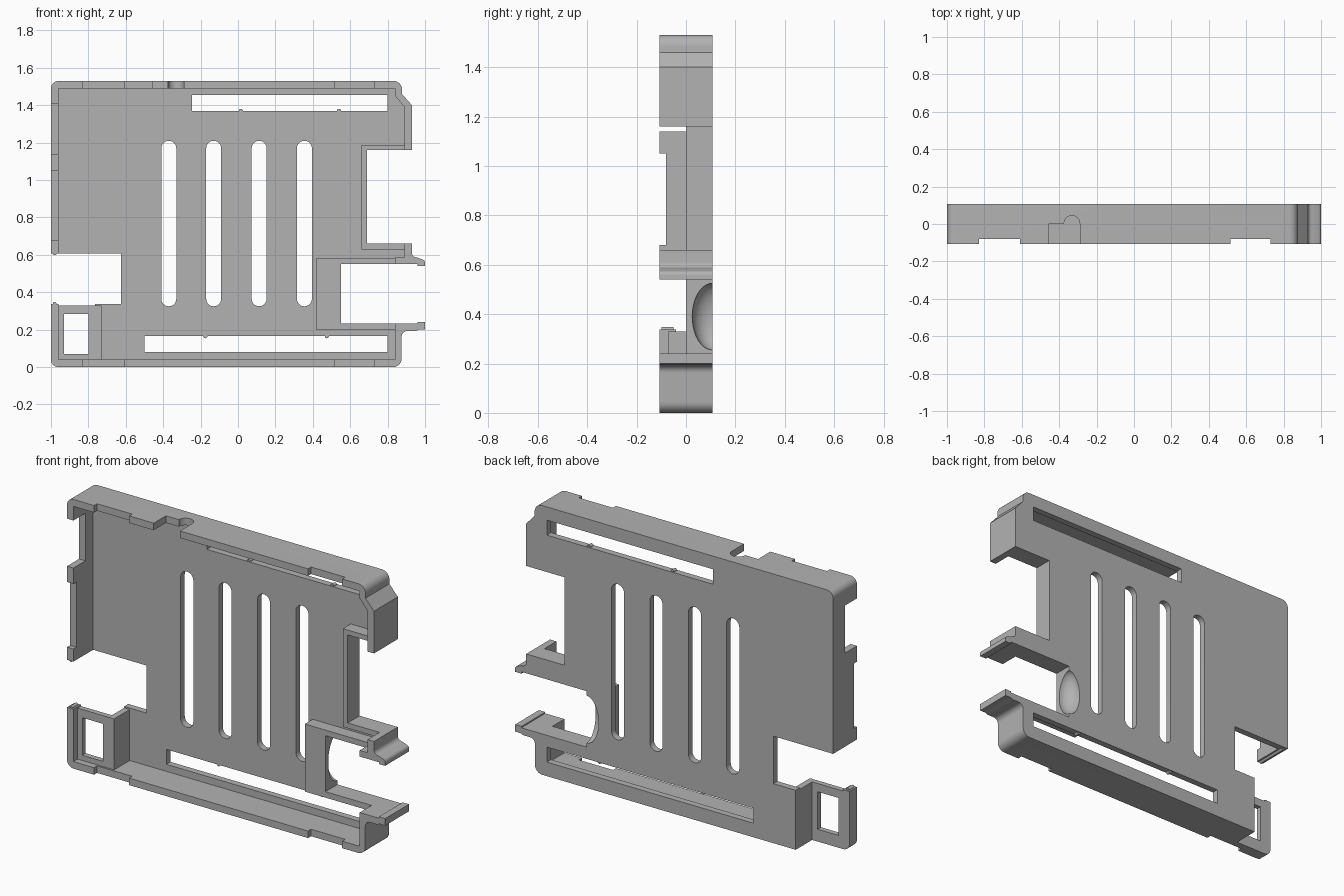
import bpy, bmesh, math
from mathutils import Vector

if "Cube" in bpy.data.objects:
    bpy.data.objects.remove(bpy.data.objects["Cube"])

grey = bpy.data.materials.new("plain grey")
grey.use_nodes = True
grey.diffuse_color = (0.45, 0.45, 0.45, 1)
grey.node_tree.nodes["Principled BSDF"].inputs["Base Color"].default_value = (0.45, 0.45, 0.45, 1)

FRONT, BACK, FLOOR = -0.107, 0.107, 0.07


def add_object(name, bm):
    bmesh.ops.recalc_face_normals(bm, faces=bm.faces)
    mesh = bpy.data.meshes.new(name)
    bm.to_mesh(mesh)
    bm.free()
    obj = bpy.data.objects.new(name, mesh)
    bpy.context.collection.objects.link(obj)
    mesh.materials.append(grey)
    return obj


def prism(name, corners, y0, y1, steps=6):
    """Extrude an (x, z, radius) outline along y, rounding its corners."""
    pts = []
    for i, (x, z, r) in enumerate(corners):
        p = Vector((x, z))
        if r == 0:
            pts.append(p)
            continue
        a = p + (Vector(corners[i - 1][:2]) - p).normalized() * r
        b = p + (Vector(corners[(i + 1) % len(corners)][:2]) - p).normalized() * r
        centre = a + b - p
        u, v = a - centre, b - centre
        for k in range(steps + 1):
            t = math.pi / 2 * k / steps
            pts.append(centre + u * math.cos(t) + v * math.sin(t))
    bm = bmesh.new()
    face = bm.faces.new([bm.verts.new((p.x, y0, p.y)) for p in pts])
    ext = bmesh.ops.extrude_face_region(bm, geom=[face])
    verts = [g for g in ext["geom"] if isinstance(g, bmesh.types.BMVert)]
    bmesh.ops.translate(bm, verts=verts, vec=(0, y1 - y0, 0))
    return add_object(name, bm)


def box(name, x0, x1, z0, z1, y0=-0.3, y1=0.3, r=0):
    return prism(name, [(x0, z0, r), (x1, z0, r), (x1, z1, r), (x0, z1, r)], y0, y1)


def ball(name, centre, radii):
    bm = bmesh.new()
    bmesh.ops.create_uvsphere(bm, u_segments=32, v_segments=20, radius=1)
    bmesh.ops.scale(bm, verts=bm.verts, vec=radii)
    bmesh.ops.translate(bm, verts=bm.verts, vec=centre)
    return add_object(name, bm)


# Outer shell with the two arms on the left side
tray = prism("case_tray", [
    (-1, 0, 0.04), (0.875, 0, 0.045), (0.875, 0.193, 0.03), (0.95, 0.193, 0),
    (0.965, 0.2, 0), (1, 0.2, 0), (1, 0.57, 0.012), (0.96, 0.585, 0),
    (0.93, 0.59, 0.02), (0.93, 1.4, 0), (0.877, 1.46, 0),
    (0.877, 1.53, 0.045), (-1, 1.53, 0.04)], FRONT, BACK)


def combine(other, operation):
    mod = tray.modifiers.new("combine", "BOOLEAN")
    mod.object, mod.operation, mod.solver = other, operation, "EXACT"
    bpy.context.view_layer.objects.active = tray
    bpy.ops.object.modifier_apply(modifier=mod.name)
    bpy.data.objects.remove(other)


def cut(other):
    combine(other, "DIFFERENCE")


def join(other):
    combine(other, "UNION")


# Inner cavity
cut(prism("cavity", [
    (-0.96, 0.04, 0), (0.84, 0.04, 0), (0.84, 0.585, 0), (0.89, 0.585, 0),
    (0.89, 1.39, 0), (0.84, 1.45, 0), (0.84, 1.49, 0), (-0.96, 1.49, 0)], -0.3, FLOOR))

# Raised blocks around the ports and the corner window
join(box("card_block", 0.42, 0.86, 0.198, 0.582, 0, 0.09))
join(box("port_block", 0.66, 0.91, 0.63, 1.188, 0, 0.09))
join(box("window_block", -0.98, -0.73, 0.02, 0.33, -0.07, 0.09))

# Port openings
cut(box("card_opening", 0.55, 0.96, 0.232, 0.55))
cut(box("card_mouth", 0.95, 1.1, 0.24, 0.54))
cut(box("port_opening", 0.69, 1.1, 0.66, 1.16))
cut(box("side_opening", -1.1, -0.625, 0.338, 0.608))
cut(box("window_recess", -1.1, -0.765, -0.1, 0.5, -0.04, 0.3))
cut(box("window", -0.93, -0.8, 0.07, 0.283))
cut(ball("finger_scoop", (0.55, BACK, 0.39), (0.075, 0.082, 0.135)))

# Notches in the rim
for x0, x1 in ((-0.83, -0.61), (0.515, 0.73)):
    cut(box("rim_notch", x0, x1, -0.1, 1.7, -0.3, -0.08))
cut(box("side_notch_deep", -1.1, -0.96, 1.14, 1.41, -0.3, 0))
cut(box("side_notch_shallow", -1.1, -0.96, 0.68, 1.05, -0.3, -0.08))
cut(box("top_notch", -0.455, -0.29, 1.49, 1.7, -0.3, 0.003))
bm = bmesh.new()
bmesh.ops.create_cone(bm, cap_ends=True, segments=24, radius1=0.042, radius2=0.042, depth=0.2)
bmesh.ops.translate(bm, verts=bm.verts, vec=(-0.332, 0.003, 1.59))
cut(add_object("top_notch_round", bm))

# Vent slots and long pin slots
for x in (-0.37, -0.13, 0.113, 0.355):
    cut(box("vent_slot", x - 0.04, x + 0.04, 0.325, 1.21, r=0.0399))
cut(box("upper_pin_slot", -0.245, 0.8, 1.37, 1.455))
cut(box("lower_pin_slot", -0.5, 0.8, 0.08, 0.165))

# Small retaining nubs
for x, z in ((0.015, 1.37), (0.54, 1.37), (-0.175, 0.165), (0.475, 0.165)):
    join(box("nub", x - 0.011, x + 0.011, z - 0.011, z + 0.011, 0.075, 0.1, r=0.0109))
for z, y in ((0.608, 0.09), (0.338, -0.05)):
    join(box("side_nub", -0.99, -0.97, z - 0.01, z + 0.01, -0.1, y, r=0.0099))

bpy.ops.object.select_all(action="DESELECT")
tray.select_set(True)
bpy.context.view_layer.objects.active = tray
bpy.ops.object.shade_smooth_by_angle(angle=math.radians(30))
